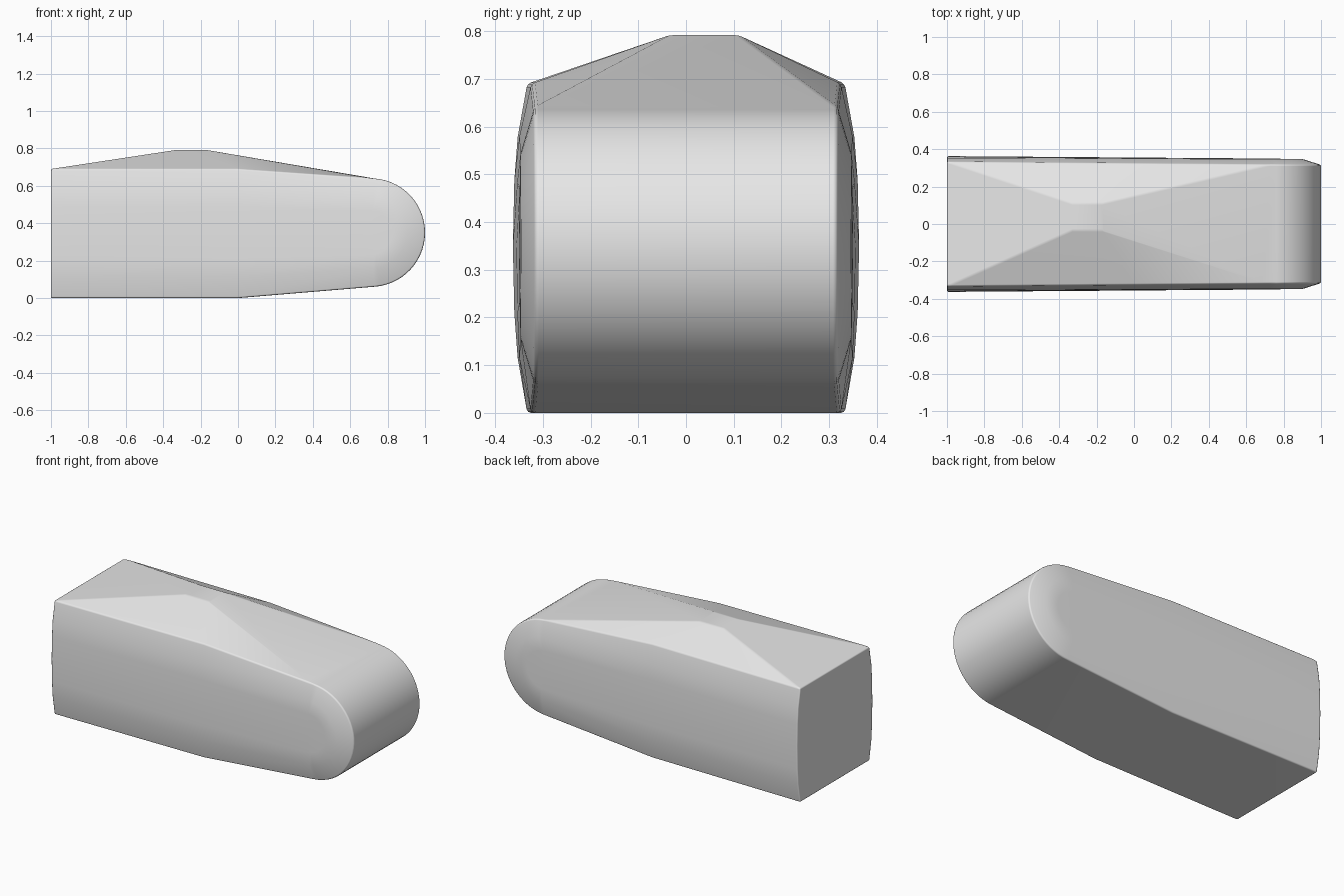
import bpy, bmesh
from math import sin, cos, radians

cube = bpy.data.objects.get("Cube")
if cube:
    bpy.data.objects.remove(cube, do_unlink=True)

grey = bpy.data.materials.new("plain grey")
grey.use_nodes = True
grey.diffuse_color = (0.8, 0.8, 0.8, 1)
grey.node_tree.nodes["Principled BSDF"].inputs["Base Color"].default_value = grey.diffuse_color

# Side outline: flat bottom, rounded nose, straight upper rim
NOSE_X, NOSE_R, MID_Z, STEPS = 0.71, 0.29, 0.35, 28
nose = []
for k in range(STEPS + 1):
    a = radians(-86 + 172 * k / STEPS)
    nose.append((NOSE_X + NOSE_R * cos(a), MID_Z + NOSE_R * sin(a)))
outline = [(-1, 0), (0, 0)] + nose + [(0, 0.69), (-1, 0.69)]
last = len(outline) - 1

# Bulge of the flanks: (inset toward the spine, half width at back, at nose)
layers = [(0, 0.333, 0.316), (0.33, 0.353, 0.346), (0.6, 0.360, 0.347), (1, 0.363, 0.348)]

bm = bmesh.new()


def flank(side):
    """Rings of vertices stepping in from the rim to the spine, joined by quads."""
    rings = []
    for t, back, front in layers:
        ring = []
        for x, z in outline:
            px = x + (min(x, NOSE_X) - x) * t
            pz = z + (MID_Z - z) * t
            f = (px + 1) / 2
            ring.append(bm.verts.new((px, side * (back + (front - back) * f), pz)))
        rings.append(ring)
    for a, b in zip(rings, rings[1:]):
        for i in range(last):
            bm.faces.new((a[i], a[i + 1], b[i + 1], b[i]))
    return rings[0]


left, right = flank(1), flank(-1)

# Underside and nose wrap
top_start = last - 2
for i in range(top_start):
    bm.faces.new((left[i], left[i + 1], right[i + 1], right[i]))

# Roof: low off-centre pyramid with a small flat summit
summit = {(i, j): bm.verts.new((-0.25 + 0.08 * i, 0.038 + 0.072 * j, 0.792))
          for i in (-1, 1) for j in (-1, 1)}
bm.faces.new([summit[p] for p in ((-1, -1), (1, -1), (1, 1), (-1, 1))])
bm.faces.new((left[last], right[last], summit[-1, -1], summit[-1, 1]))
bm.faces.new((left[top_start], right[top_start], summit[1, -1], summit[1, 1]))
for rim, j in ((left, 1), (right, -1)):
    bm.faces.new((rim[top_start], rim[last - 1], summit[1, j]))
    bm.faces.new((rim[last - 1], rim[last], summit[-1, j], summit[1, j]))

# Merge the spines and close the flat back
bmesh.ops.remove_doubles(bm, verts=bm.verts, dist=0.0005)
bmesh.ops.holes_fill(bm, edges=[e for e in bm.edges if e.is_boundary], sides=0)
bmesh.ops.recalc_face_normals(bm, faces=bm.faces)

mesh = bpy.data.meshes.new("body")
bm.to_mesh(mesh)
bm.free()
mesh.materials.append(grey)
body = bpy.data.objects.new("body", mesh)
bpy.context.collection.objects.link(body)

bpy.ops.object.select_all(action='DESELECT')
body.select_set(True)
bpy.context.view_layer.objects.active = body
bpy.ops.object.shade_smooth_by_angle(angle=radians(50))

# Softened ridges and rim
bevel = body.modifiers.new("soft edges", 'BEVEL')
bevel.width = 0.008
bevel.segments = 2
bevel.limit_method = 'ANGLE'
bevel.angle_limit = radians(18)
weighted = body.modifiers.new("even shading", 'WEIGHTED_NORMAL')
weighted.keep_sharp = False
